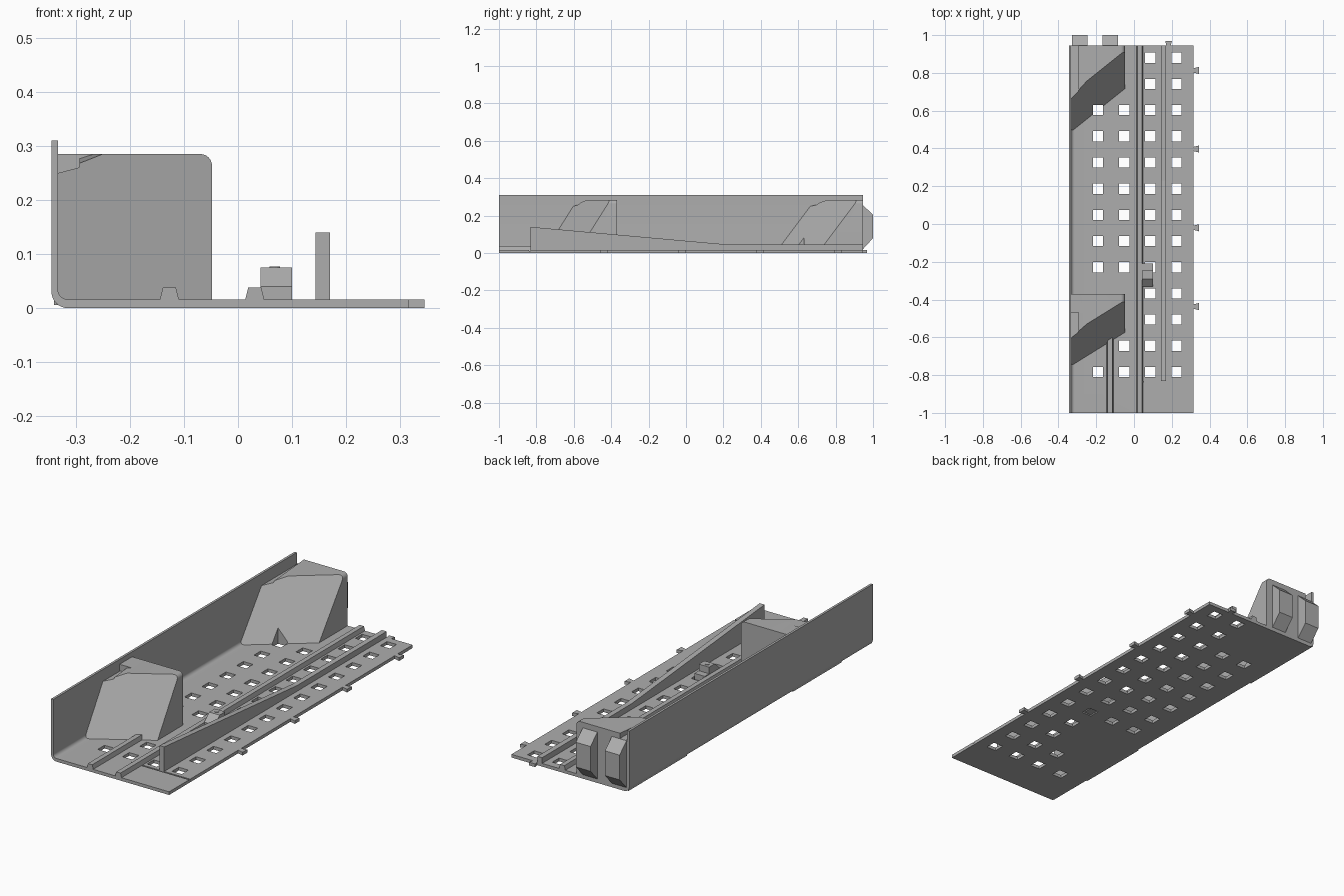
import bpy, bmesh, math

if "Cube" in bpy.data.objects:
    bpy.data.objects.remove(bpy.data.objects["Cube"], do_unlink=True)

# One plain grey for the whole part
grey = bpy.data.materials.new("plain_grey")
grey.use_nodes = True
colour = (0.42, 0.42, 0.42, 1)
grey.diffuse_color = colour
grey.node_tree.nodes["Principled BSDF"].inputs["Base Color"].default_value = colour

FLOOR = 0.016          # top of the plate
SUNK = 0.006           # parts start inside the plate
BACK = 0.945
FRONT = -1.0


def loft(bm, first, second):
    """Close the solid between two matching outlines."""
    a = [bm.verts.new(p) for p in first]
    b = [bm.verts.new(p) for p in second]
    bm.faces.new(a)
    bm.faces.new(b)
    for i in range(len(a)):
        j = (i + 1) % len(a)
        bm.faces.new((a[i], a[j], b[j], b[i]))


def finish(name, bm):
    bmesh.ops.recalc_face_normals(bm, faces=bm.faces)
    mesh = bpy.data.meshes.new(name)
    bm.to_mesh(mesh)
    bm.free()
    mesh.materials.append(grey)
    ob = bpy.data.objects.new(name, mesh)
    bpy.context.collection.objects.link(ob)
    return ob


def prism(name, outline, lo, hi, axis="y"):
    """Extrude a 2D outline along one axis."""
    place = {"x": lambda p, t: (t, p[0], p[1]),
             "y": lambda p, t: (p[0], t, p[1]),
             "z": lambda p, t: (p[0], p[1], t)}[axis]
    bm = bmesh.new()
    loft(bm, [place(p, lo) for p in outline], [place(p, hi) for p in outline])
    return finish(name, bm)


def box(bm, x0, x1, y0, y1, z0, z1):
    corners = ((x0, y0), (x1, y0), (x1, y1), (x0, y1))
    loft(bm, [(x, y, z0) for x, y in corners], [(x, y, z1) for x, y in corners])


def arc(cx, cz, r, start, end, steps=8):
    return [(cx + r * math.cos(math.radians(start + (end - start) * i / steps)),
             cz + r * math.sin(math.radians(start + (end - start) * i / steps)))
            for i in range(steps + 1)]


def smooth(ob):
    bpy.ops.object.select_all(action="DESELECT")
    ob.select_set(True)
    bpy.context.view_layer.objects.active = ob
    bpy.ops.object.shade_smooth_by_angle(angle=math.radians(30))


def cut(ob, cutter):
    mod = ob.modifiers.new("cut", "BOOLEAN")
    mod.operation = "DIFFERENCE"
    mod.solver = "EXACT"
    mod.object = cutter
    bpy.context.view_layer.objects.active = ob
    bpy.ops.object.modifier_apply(modifier=mod.name)


# Floor plate and side wall as one bent sheet
sheet = [(0.315, 0), (0.315, FLOOR), *arc(-0.315, 0.034, 0.018, 270, 180),
         (-0.333, 0.31), (-0.345, 0.31), *arc(-0.315, 0.03, 0.03, 180, 270)]
tray = prism("tray", sheet, FRONT, BACK)


# Wedge blocks with a leaning, skewed front face
def wedge_block(name, base_y, skew, lean, back):
    face = [(-0.34, SUNK), (-0.048, SUNK), *arc(-0.07, 0.263, 0.022, 0, 90, 6),
            (-0.25, 0.285), (-0.293, 0.268), (-0.294, 0.26), (-0.34, 0.248)]
    def front(x, z):
        return base_y + skew * (x + 0.05) + lean * (z - FLOOR)
    middle = [(x, z) for x, z in face]
    middle[-3] = (-0.293, 0.285)
    bm = bmesh.new()
    loft(bm, [(x, front(x, z), z) for x, z in face],
         [(x, back, z) for x, z in middle])
    return finish(name, bm)


back_block = wedge_block("back_block", 0.715, 0.8, 0.75, BACK)
front_block = wedge_block("front_block", -0.575, 0.62, 0.63, -0.37)
ledge = bmesh.new()
box(ledge, -0.34, -0.27, -0.47, -0.37, 0.2, 0.285)
finish("front_block_ledge", ledge)

# Square holes through the plate
pitch = 0.1386
bm = bmesh.new()
for col, x in enumerate((-0.19, -0.052, 0.086, 0.225)):
    for row in range(13):
        y = 0.88 - row * pitch
        blocked = (col == 0 and (row < 2 or 8 < row < 12)) or (
            col == 1 and (row < 2 or 8 < row < 11))
        if not blocked:
            box(bm, x - 0.027, x + 0.027, y - 0.027, y + 0.027, -0.1, 0.15)
holes = finish("hole_cutter", bm)
holes.hide_render = True

# Shallow cross groove near the front
bm = bmesh.new()
box(bm, -0.01, 0.4, -0.84, -0.832, 0.01, 0.1)
groove = finish("groove_cutter", bm)
groove.hide_render = True

for ob in (tray, back_block):
    cut(ob, holes)
cut(tray, groove)
for helper in (holes, groove):
    bpy.data.objects.remove(helper, do_unlink=True)
for ob in (tray, back_block, front_block):
    smooth(ob)


# Guide rails
def rail(name, x, y0, y1):
    prism(name, [(x - 0.02, SUNK), (x + 0.02, SUNK), (x + 0.012, 0.038),
                 (x - 0.012, 0.038)], y0, y1)


rail("long_rail", 0.031, FRONT, BACK)
rail("short_rail", -0.127, FRONT, -0.59)

# Tapering ramp fin
prism("ramp_fin", [(-0.832, SUNK), (-0.832, 0.14), (0.23, 0.045),
                   (BACK, 0.045), (BACK, SUNK)], 0.143, 0.17, "x")

# Latch beside the long rail
prism("latch", [(-0.33, SUNK), (-0.33, 0.04), (-0.29, 0.075), (-0.245, 0.075),
                (-0.245, 0.042), (-0.21, 0.042), (-0.21, SUNK)],
      0.042, 0.1, "x")
bm = bmesh.new()
bmesh.ops.create_cone(bm, cap_ends=True, segments=16, radius1=0.01,
                      radius2=0.01, depth=0.004)
bmesh.ops.translate(bm, verts=bm.verts, vec=(0.068, -0.267, 0.075))
finish("latch_pin", bm)

# Bevelled plugs on the back
for side, x in (("right", -0.288), ("left", -0.125)):
    prism(side + "_plug", [(BACK - 0.01, 0.02), (BACK, 0.02), (1.0, 0.08),
                           (1.0, 0.205), (BACK, 0.257), (BACK - 0.01, 0.257)],
          x - 0.041, x + 0.041, "x")

# Dovetail tabs on the long edge and the back edge
for i, y in enumerate((0.813, 0.397, -0.02, -0.437)):
    prism("side_tab_%d" % (i + 1),
          [(0.31, y - 0.01), (0.345, y - 0.019), (0.345, y + 0.019), (0.31, y + 0.01)],
          0, FLOOR, "z")
prism("back_tab", [(0.172, 0.94), (0.194, 0.94), (0.2, 0.968), (0.166, 0.968)],
      0, FLOOR, "z")
